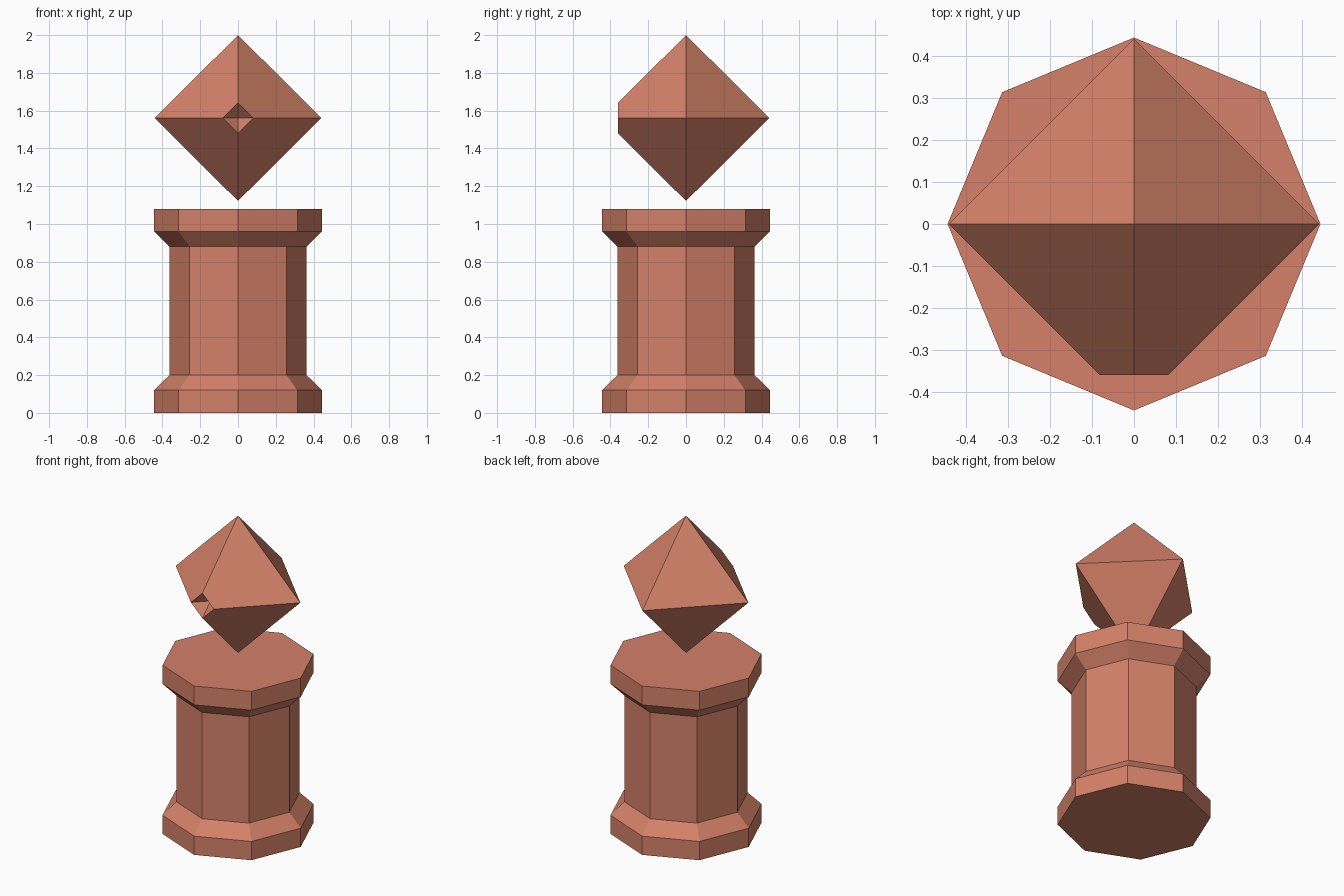
import bpy, bmesh
from math import cos, sin, tau

if "Cube" in bpy.data.objects:
    bpy.data.objects.remove(bpy.data.objects["Cube"])

clay = bpy.data.materials.new("clay")
clay.diffuse_color = (0.66, 0.22, 0.14, 1)
clay.use_nodes = True
clay.node_tree.nodes["Principled BSDF"].inputs["Base Color"].default_value = clay.diffuse_color


def lathe(profile, sides):
    """Faceted solid of revolution from (radius, z) points, listed bottom to top."""
    bm = bmesh.new()
    rings = []
    for r, z in profile:
        count = sides if r > 0 else 1
        rings.append([bm.verts.new((r * cos(tau * i / sides), r * sin(tau * i / sides), z))
                      for i in range(count)])
    for a, b in zip(rings, rings[1:]):
        for i in range(sides):
            j = i + 1
            loop = [a[i % len(a)], a[j % len(a)], b[j % len(b)], b[i % len(b)]]
            bm.faces.new(list(dict.fromkeys(loop)))
    # flat caps where the profile does not end in a point
    for ring in (rings[0][::-1], rings[-1]):
        if len(ring) > 2:
            bm.faces.new(ring)
    return bm


def finish(name, bm):
    bmesh.ops.recalc_face_normals(bm, faces=bm.faces)
    mesh = bpy.data.meshes.new(name)
    bm.to_mesh(mesh)
    bm.free()
    mesh.materials.append(clay)
    obj = bpy.data.objects.new(name, mesh)
    bpy.context.collection.objects.link(obj)
    return obj


# Octagonal pedestal with flared foot and cap
R, r = 0.444, 0.363
finish("pedestal", lathe([(R, 0), (R, 0.12), (r, 0.20), (r, 0.88), (R, 0.96), (R, 1.08)], 8))

# Floating octahedral crystal
size, mid, cut = 0.441, 1.561, 0.36
bm = lathe([(0, mid - size + 0.002), (size, mid), (0, 2.0)], 4)

# Front tip cut off and pushed in as a mirrored pyramid pit
bmesh.ops.bisect_plane(bm, geom=bm.verts[:] + bm.edges[:] + bm.faces[:],
                       plane_co=(0, -cut, 0), plane_no=(0, -1, 0), clear_outer=True)
rim = [e for e in bm.edges if e.is_boundary]
cap = bmesh.ops.holes_fill(bm, edges=rim, sides=0)["faces"]
pit = bmesh.ops.poke(bm, faces=cap)["verts"]
for v in pit:
    v.co = (0, size - 2 * cut, mid)
finish("crystal", bm)
